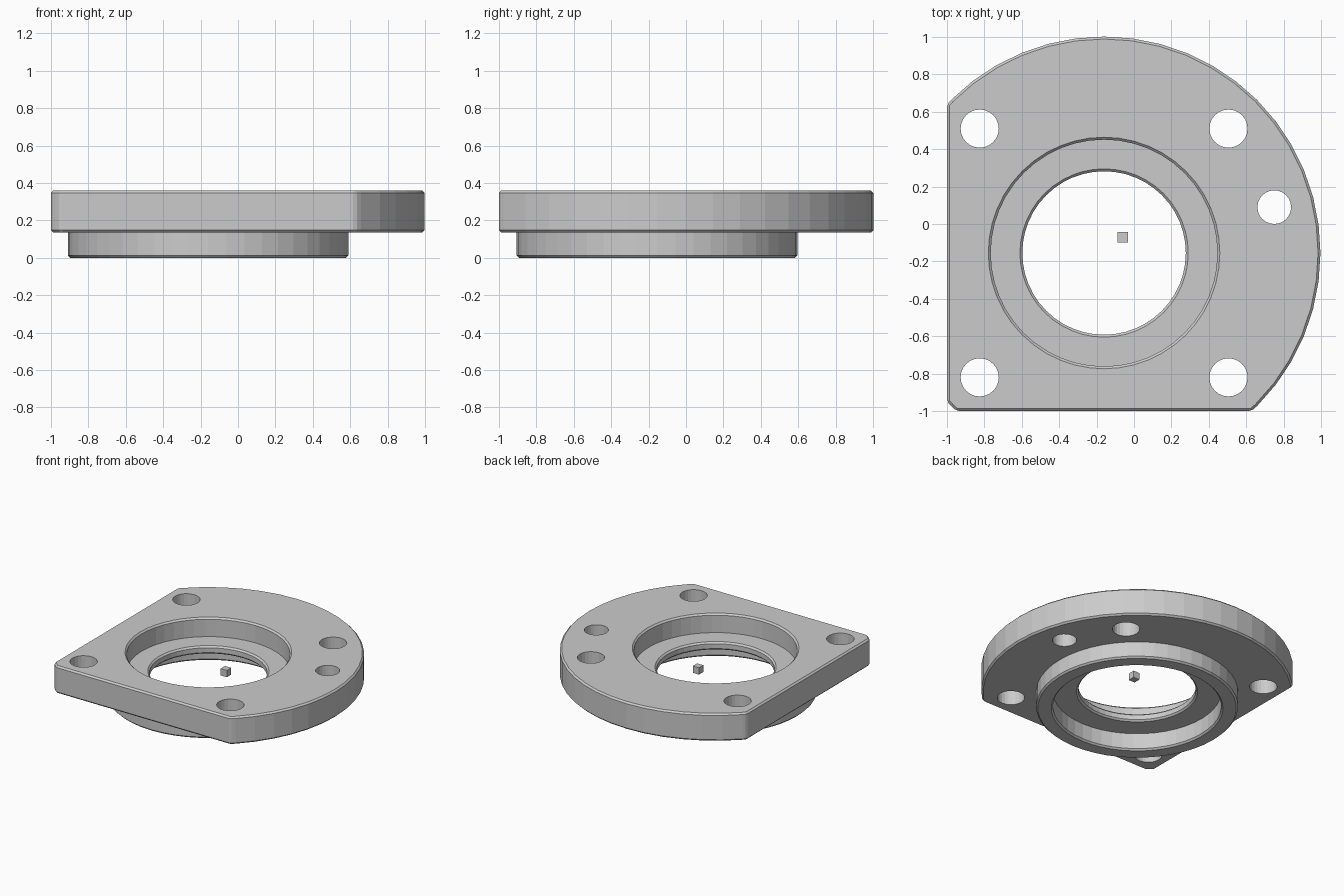
import bpy
import bmesh
import math
from mathutils import Matrix, Vector

AXIS = Vector((-0.16, -0.155, 0.0))
SEGMENTS = 48

default = bpy.data.objects.get("Cube")
if default:
    bpy.data.objects.remove(default, do_unlink=True)

grey = bpy.data.materials.new("plain grey")
grey.use_nodes = True
colour = (0.6, 0.6, 0.6, 1.0)
grey.diffuse_color = colour
grey.node_tree.nodes["Principled BSDF"].inputs["Base Color"].default_value = colour


def add_object(name, bm):
    mesh = bpy.data.meshes.new(name)
    bmesh.ops.recalc_face_normals(bm, faces=bm.faces[:])
    bm.to_mesh(mesh)
    bm.free()
    mesh.materials.append(grey)
    obj = bpy.data.objects.new(name, mesh)
    bpy.context.collection.objects.link(obj)
    return obj


def lathe(bm, profile):
    """Revolve a closed radius/height profile about the bore axis."""
    rings = []
    for i in range(SEGMENTS):
        a = 2 * math.pi * i / SEGMENTS
        rings.append([bm.verts.new(AXIS + Vector((r * math.cos(a), r * math.sin(a), z)))
                      for r, z in profile])
    for i, ring in enumerate(rings):
        after = rings[(i + 1) % SEGMENTS]
        for j in range(len(profile)):
            k = (j + 1) % len(profile)
            bm.faces.new((ring[j], after[j], after[k], ring[k]))


# Flange, boss, bore and the thin web between the two recesses
bm = bmesh.new()
lathe(bm, [(1.157, 0.36), (1.157, 0.135), (0.75, 0.135), (0.75, 0.0),
           (0.625, 0.0), (0.625, 0.14), (0.437, 0.14), (0.437, 0.205),
           (0.606, 0.205), (0.606, 0.36)])

# Two flat sides of the flange
for normal in (Vector((-1, 0, 0)), Vector((0, -1, 0))):
    cut = bmesh.ops.bisect_plane(bm, geom=bm.verts[:] + bm.edges[:] + bm.faces[:],
                                 plane_co=normal, plane_no=normal, clear_outer=True)
    edges = [e for e in cut["geom_cut"] if isinstance(e, bmesh.types.BMEdge)]
    bmesh.ops.edgeloop_fill(bm, edges=edges)
bmesh.ops.recalc_face_normals(bm, faces=bm.faces[:])

# Small chamfer on the outward sharp edges
sharp = [e for e in bm.edges if len(e.link_faces) == 2
         and e.is_convex and e.calc_face_angle() > 0.6]
bmesh.ops.bevel(bm, geom=sharp, offset=0.013, segments=1, affect='EDGES')
body = add_object("flange_body", bm)

# Four corner bolt holes and one smaller side hole
holes = [(AXIS.x + sx * 0.665, AXIS.y + sy * 0.665, 0.102)
         for sx in (-1, 1) for sy in (-1, 1)]
holes.append((0.75, 0.09, 0.09))
bm = bmesh.new()
for x, y, r in holes:
    bmesh.ops.create_cone(bm, cap_ends=True, segments=24, radius1=r, radius2=r,
                          depth=1.0, matrix=Matrix.Translation((x, y, 0.25)))
cutter = add_object("hole_cutter", bm)
cutter.hide_render = True

drill = body.modifiers.new("bolt_holes", 'BOOLEAN')
drill.operation = 'DIFFERENCE'
drill.solver = 'EXACT'
drill.object = cutter
bpy.context.view_layer.objects.active = body
bpy.ops.object.modifier_apply(modifier=drill.name)
bpy.data.objects.remove(cutter, do_unlink=True)

# Small loose block in the bore
bm = bmesh.new()
bmesh.ops.create_cube(bm, size=0.056, matrix=Matrix.Translation((-0.06, -0.07, 0.195)))
add_object("centre_block", bm)
